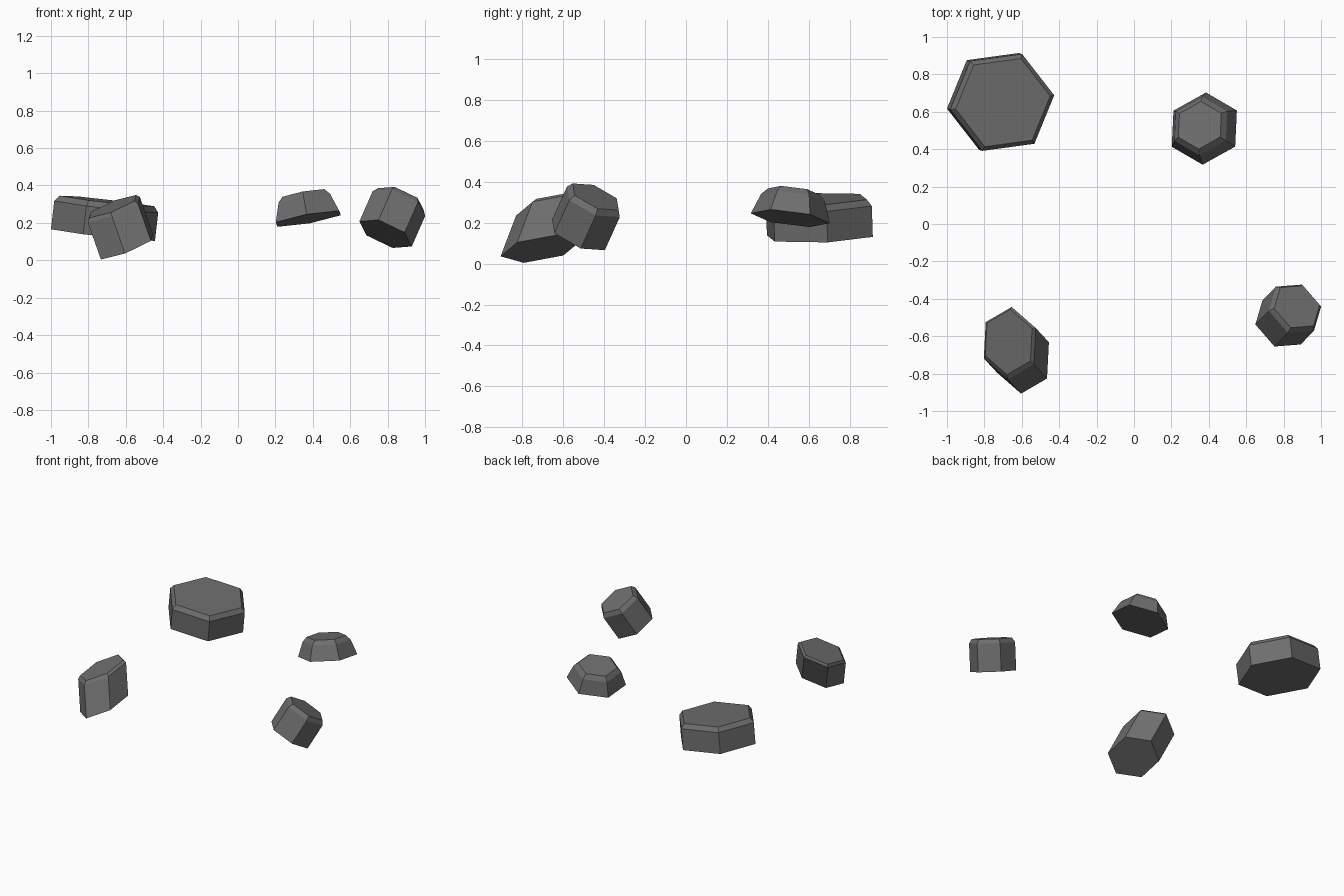
import bpy, bmesh
from mathutils import Vector

if "Cube" in bpy.data.objects:
    bpy.data.objects.remove(bpy.data.objects["Cube"])

# One flat stone grey
grey = bpy.data.materials.new("stone_grey")
grey.diffuse_color = (0.155, 0.155, 0.155, 1)
grey.use_nodes = True
grey.node_tree.nodes["Principled BSDF"].inputs["Base Color"].default_value = grey.diffuse_color


def rock(name, base, u, v, axis, shoulder, mid_scale, top_scale):
    """Six-sided stone: base ring, shoulder ring, chamfered top ring.
    u, v are two neighbouring corners of the base measured from its centre."""
    base, u, v, axis = map(Vector, (base, u, v, axis))
    corners = [u, v, v - u, -u, -v, u - v]
    bm = bmesh.new()
    rings = []
    for t, s in ((0, 1), (shoulder, mid_scale), (1, top_scale)):
        rings.append([bm.verts.new(base + axis * t + c * s) for c in corners])
    for lo, hi in zip(rings, rings[1:]):
        for i in range(6):
            j = (i + 1) % 6
            bm.faces.new((lo[i], lo[j], hi[j], hi[i]))
    bm.faces.new(rings[0])
    bm.faces.new(rings[-1])
    bmesh.ops.recalc_face_normals(bm, faces=bm.faces)
    me = bpy.data.meshes.new(name)
    bm.to_mesh(me)
    bm.free()
    me.materials.append(grey)
    ob = bpy.data.objects.new(name, me)
    bpy.context.collection.objects.link(ob)
    return ob


# Large flat stone, back left
rock("large_rock", (-.722, .655, .135), (-.278, -.038, .031), (-.172, .221, .027),
     (.021, -.006, .182), .83, 1.0, .91)
# Low tapered stone, back right
rock("tapered_rock", (.376, .51, .222), (.009, .193, -.024), (.174, .097, .019),
     (-.024, .018, .13), .77, .81, .66)
# Slanted stone, front left
rock("slanted_rock", (-.594, -.713, .072), (-.139, -.081, -.068), (-.010, -.194, -.036),
     (-.076, .082, .216), .92, 1.0, .9)
# Small tumbled stone, front right
rock("small_rock", (.789, -.526, .141), (-.14, -.011, .067), (-.038, -.129, .075),
     (.082, .084, .186), .87, 1.0, .87)
